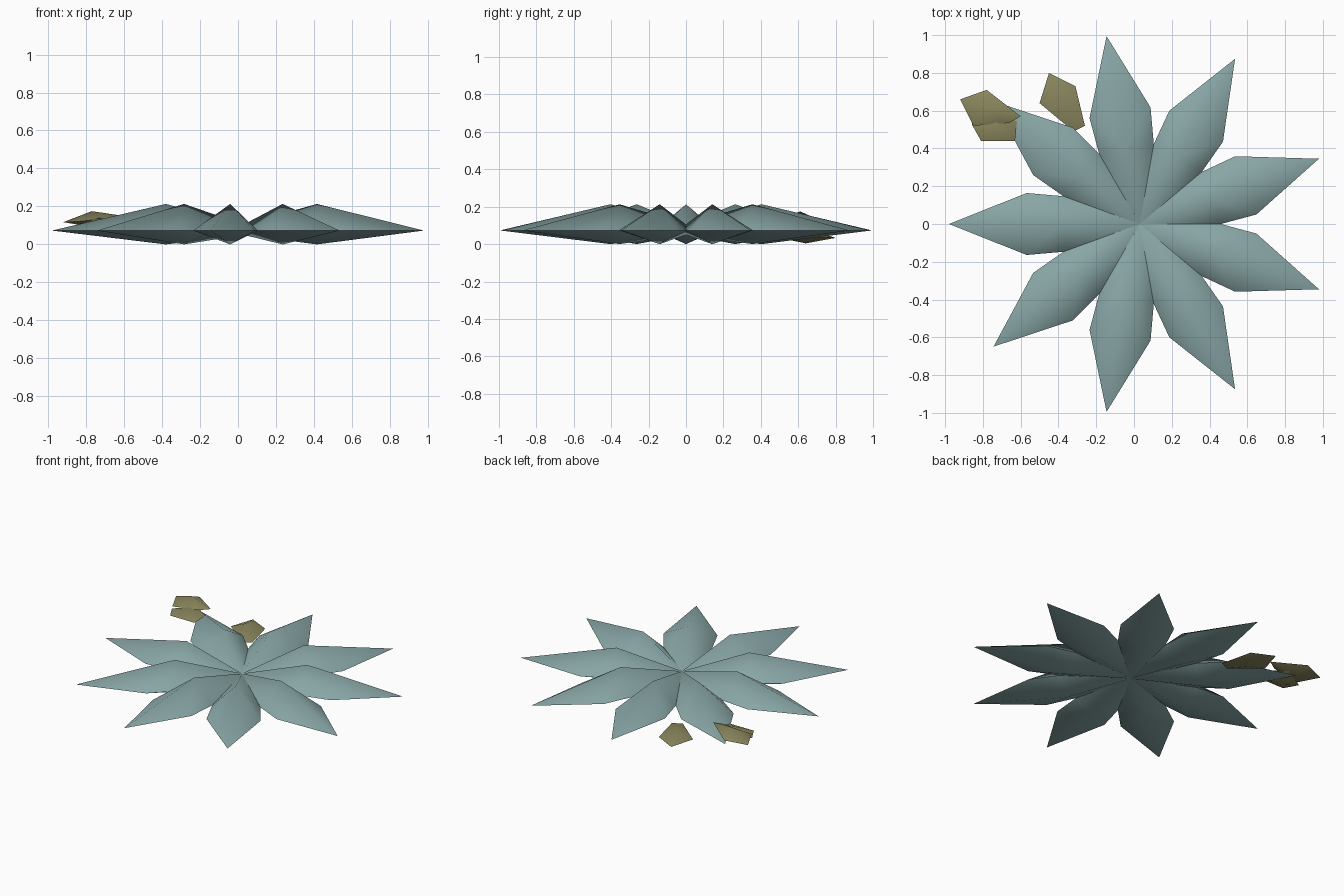
import bpy, bmesh
from math import radians
from mathutils import Matrix, Vector

cube = bpy.data.objects.get("Cube")
if cube:
    bpy.data.objects.remove(cube, do_unlink=True)


def material(name, rgb):
    m = bpy.data.materials.new(name)
    m.use_nodes = True
    m.diffuse_color = (*rgb, 1)
    m.node_tree.nodes["Principled BSDF"].inputs["Base Color"].default_value = (*rgb, 1)
    return m


def lens(name, rim, top, bottom, mat, cores=None):
    """Pointed solid: a sharp rim closed by a fan above and a fan below."""
    bm = bmesh.new()
    ring = [bm.verts.new(p) for p in rim]
    for i, apex in enumerate((top, bottom)):
        tip = bm.verts.new(apex)
        loop = list(ring)
        if cores:
            loop.append(bm.verts.new(cores[i]))
        for a, b in zip(loop, loop[1:] + loop[:1]):
            bm.faces.new((a, b, tip))
    if cores:
        # close the narrow wedge at the root
        bm.faces.new((ring[0], ring[-1], loop[-1]))
        bm.faces.ensure_lookup_table()
        bm.faces.remove(bm.faces[-1])
    bmesh.ops.recalc_face_normals(bm, faces=bm.faces)
    for f in bm.faces:
        f.smooth = True
    for e in bm.edges:
        if len(e.link_faces) < 2 or (e.verts[0] in ring and e.verts[1] in ring):
            e.smooth = False
    # outward normals, fixed per shell since the root may be open
    for f in bm.faces:
        f.normal_update()
        upper = f.calc_center_median().z > (top[2] + bottom[2]) / 2 if not cores else \
            max(v.co.z for v in f.verts) > rim[0][2]
        if (f.normal.z > 0) != upper:
            f.normal_flip()
    mesh = bpy.data.meshes.new(name)
    bm.to_mesh(mesh)
    bm.free()
    mesh.materials.append(mat)
    obj = bpy.data.objects.new(name, mesh)
    bpy.context.collection.objects.link(obj)
    return obj


teal = material("dusty teal", (0.25, 0.38, 0.38))
olive = material("olive brown", (0.25, 0.24, 0.11))

# Ring of nine pointed petals meeting along their inner edges
Z = 0.073
half = [(0.404, 0.147), (0.598, 0.164)]
rim = [(x, y, Z) for x, y in half] + [(1.01, 0, Z)]
rim += [(x, -y, Z) for x, y in reversed(half)]
for k in range(9):
    petal = lens(f"petal_{k + 1}", rim, (0.41, 0, 0.213), (0.41, 0, 0), teal,
                 cores=[(0, 0, 0.105), (0, 0, 0.05)])
    petal.data.transform(Matrix.Translation((0.03, 0, 0)) @ Matrix.Rotation(radians(20 + 40 * k), 4, "Z"))

# Three small faceted buds behind the petals
lens("upper_bud", [(-0.92, 0.66, 0.117), (-0.78, 0.71, 0.13), (-0.6, 0.57, 0.15),
                   (-0.66, 0.535, 0.14), (-0.85, 0.52, 0.12)],
     (-0.77, 0.61, 0.175), (-0.76, 0.61, 0.09), olive)
lens("lower_bud", [(-0.86, 0.53, 0.1), (-0.81, 0.44, 0.1), (-0.63, 0.44, 0.1),
                   (-0.62, 0.54, 0.11), (-0.72, 0.61, 0.11)],
     (-0.73, 0.53, 0.14), (-0.73, 0.52, 0.06), olive)
lens("side_bud", [(-0.5, 0.64, 0.035), (-0.45, 0.8, 0.033), (-0.31, 0.73, 0.035),
                  (-0.26, 0.52, 0.035), (-0.32, 0.49, 0.035)],
     (-0.39, 0.65, 0.08), (-0.38, 0.64, 0.004), olive)
